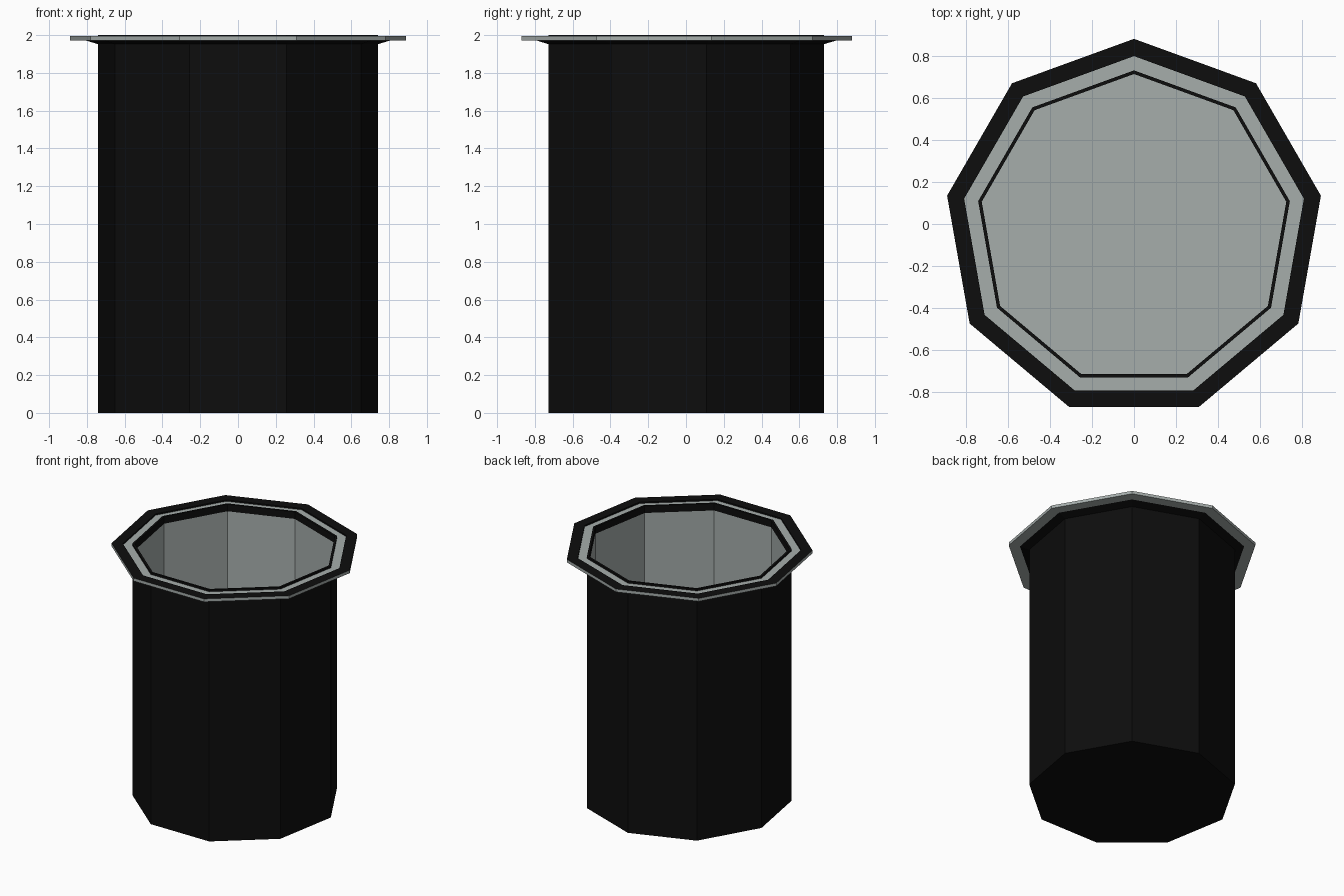
import bpy, bmesh
from math import pi, sin, cos

if "Cube" in bpy.data.objects:
    bpy.data.objects.remove(bpy.data.objects["Cube"])

SIDES = 9
CENTRE_Y = -0.022


def material(name, c):
    m = bpy.data.materials.new(name)
    m.diffuse_color = (*c, 1)
    m.use_nodes = True
    m.node_tree.nodes["Principled BSDF"].inputs["Base Color"].default_value = m.diffuse_color
    return m


BLACK = material("black_plastic", (0.004, 0.004, 0.004))
GREY = material("grey_lining", (0.38, 0.42, 0.41))


def lathe(name, profile, closed=False):
    """Turn a list of (radius, z, material index of the next span) into a nine-sided part."""
    bm = bmesh.new()
    rings = []
    for r, z, _ in profile:
        if r == 0:
            rings.append([bm.verts.new((0, CENTRE_Y, z))] * SIDES)
            continue
        angles = [pi / 2 + 2 * pi * i / SIDES for i in range(SIDES)]
        rings.append([bm.verts.new((r * cos(a), CENTRE_Y + r * sin(a), z)) for a in angles])
    count = len(profile)
    for k in range(count if closed else count - 1):
        a, b = rings[k], rings[(k + 1) % count]
        for i in range(SIDES):
            j = (i + 1) % SIDES
            corners = list(dict.fromkeys((a[i], a[j], b[j], b[i])))
            bm.faces.new(corners).material_index = profile[k][2]
    bmesh.ops.recalc_face_normals(bm, faces=bm.faces)
    mesh = bpy.data.meshes.new(name)
    bm.to_mesh(mesh)
    bm.free()
    mesh.materials.append(BLACK)
    mesh.materials.append(GREY)
    ob = bpy.data.objects.new(name, mesh)
    bpy.context.collection.objects.link(ob)
    return ob


# Hollow bin: black shell and lip, grey inner wall and floor
lathe("bin_body", [
    (0, 0, 0), (0.752, 0, 0), (0.752, 2.0, 0), (0.735, 2.0, 0),
    (0.735, 1.945, 1), (0.735, 0.015, 1), (0, 0.015, 1)])

# Flange: grey inset ring, black top band, grey edge and underside, black sloped support
lathe("rim_flange", [
    (0.752, 1.985, 1), (0.82, 1.985, 0), (0.82, 1.996, 0), (0.902, 1.996, 1),
    (0.902, 1.972, 1), (0.82, 1.972, 0), (0.752, 1.952, 0)], closed=True)
